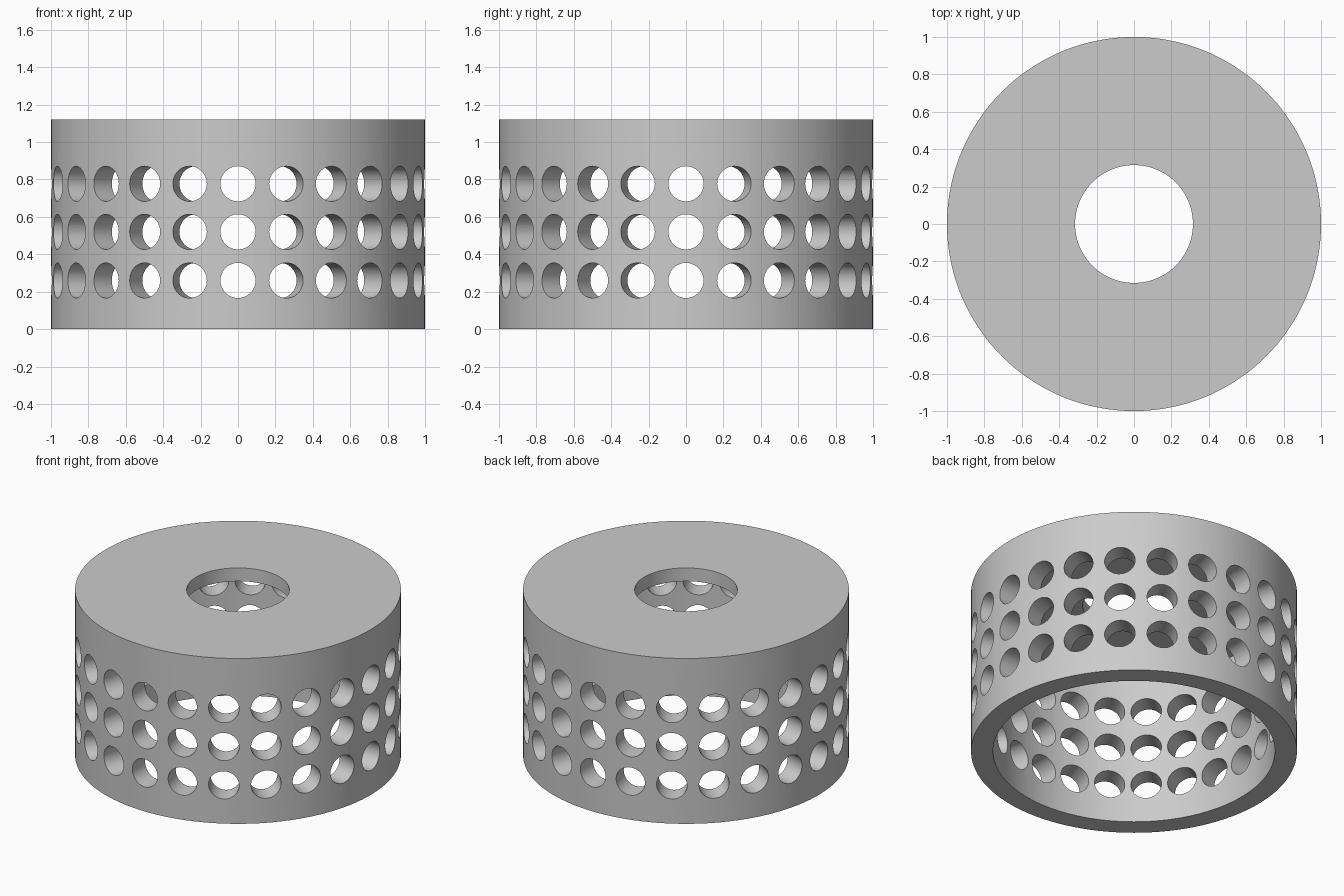
import bpy, bmesh
from math import pi, radians
from mathutils import Matrix, Vector

if "Cube" in bpy.data.objects:
    bpy.data.objects.remove(bpy.data.objects["Cube"])

OUTER, INNER, BORE = 1.0, 0.865, 0.315
HEIGHT, CEILING = 1.12, 1.03
HOLE_R, COLUMNS, ROWS = 0.094, 24, (0.26, 0.52, 0.777)

grey = bpy.data.materials.new("light_grey")
grey.use_nodes = True
colour = (0.6, 0.6, 0.6, 1)
grey.diffuse_color = colour
grey.node_tree.nodes["Principled BSDF"].inputs["Base Color"].default_value = colour


def make_object(name, bm):
    bmesh.ops.recalc_face_normals(bm, faces=bm.faces)
    mesh = bpy.data.meshes.new(name)
    bm.to_mesh(mesh)
    bm.free()
    mesh.materials.append(grey)
    obj = bpy.data.objects.new(name, mesh)
    bpy.context.collection.objects.link(obj)
    return obj


# Drum: closed wall-and-lid profile turned around the z axis
bm = bmesh.new()
profile = [(OUTER, 0), (OUTER, HEIGHT), (BORE, HEIGHT),
           (BORE, CEILING), (INNER, CEILING), (INNER, 0)]
verts = [bm.verts.new((r, 0, z)) for r, z in profile]
edges = [bm.edges.new((verts[i - 1], verts[i])) for i in range(len(verts))]
bmesh.ops.spin(bm, geom=verts + edges, cent=(0, 0, 0), axis=(0, 0, 1),
               angle=2 * pi, steps=144, use_merge=True)
bmesh.ops.remove_doubles(bm, verts=bm.verts, dist=0.0001)
drum = make_object("perforated_drum", bm)

# Cutter: short radial pins for the three rings of round holes
bm = bmesh.new()
lay_flat = Matrix.Rotation(radians(90), 4, "Y")
for z in ROWS:
    for i in range(COLUMNS):
        turn = Matrix.Rotation(2 * pi * i / COLUMNS, 4, "Z")
        place = turn @ Matrix.Translation(Vector((0.93, 0, z))) @ lay_flat
        bmesh.ops.create_cone(bm, cap_ends=True, segments=48, radius1=HOLE_R,
                              radius2=HOLE_R, depth=0.3, matrix=place)
cutter = make_object("hole_cutter", bm)
cutter.hide_render = True

# Cut the holes, then drop the cutter
cut = drum.modifiers.new("holes", "BOOLEAN")
cut.operation = "DIFFERENCE"
cut.solver = "EXACT"
cut.object = cutter
bpy.ops.object.select_all(action="DESELECT")
bpy.context.view_layer.objects.active = drum
drum.select_set(True)
bpy.ops.object.modifier_apply(modifier=cut.name)
bpy.data.objects.remove(cutter)

bpy.ops.object.shade_smooth_by_angle(angle=radians(30))
